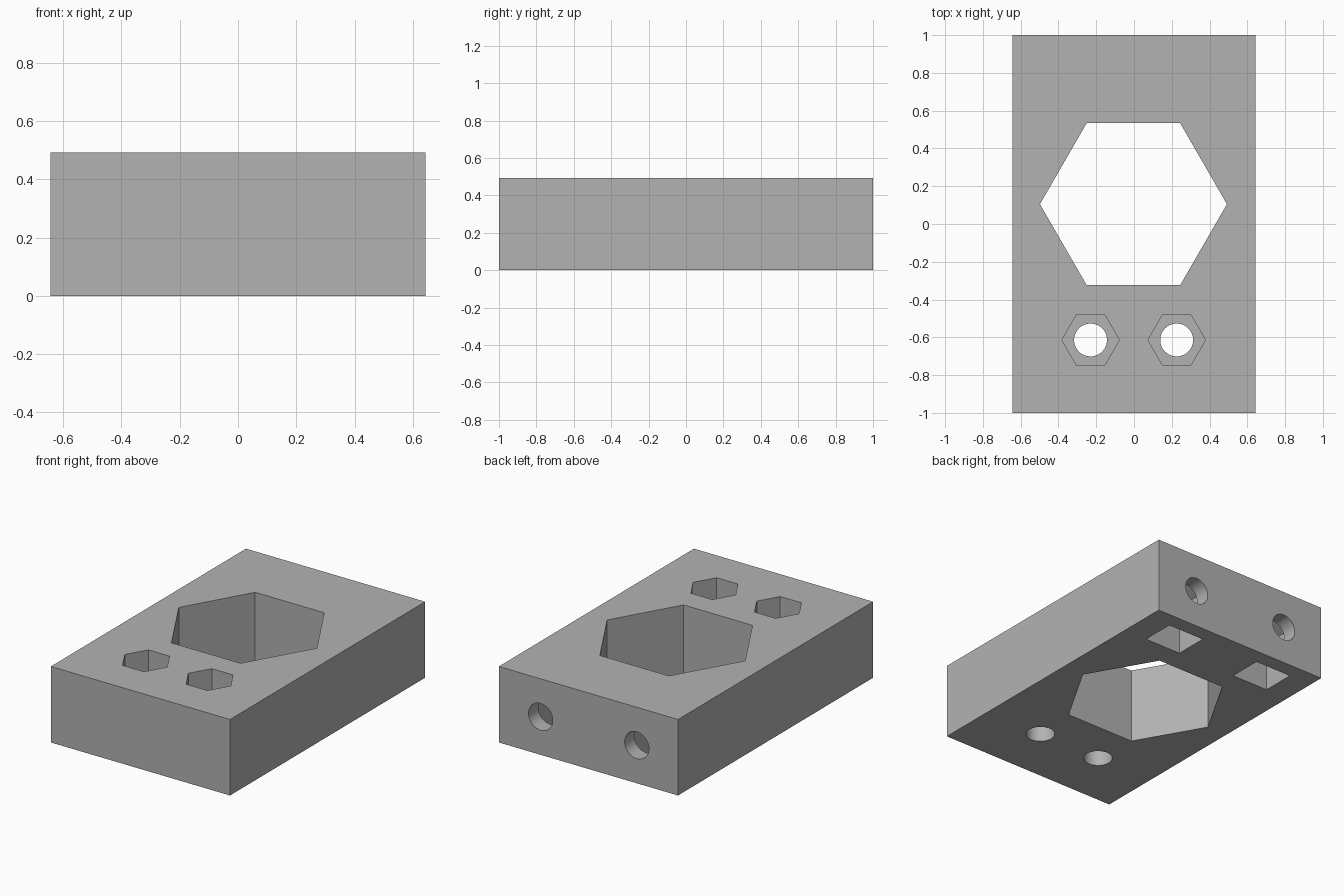
import bpy
from math import radians, pi

cube = bpy.data.objects.get("Cube")
if cube:
    bpy.data.objects.remove(cube, do_unlink=True)

HALF_X, HEIGHT = 0.643, 0.493
NUT_R, BOLT_R = 0.152, 0.087

grey = bpy.data.materials.new("light grey")
grey.use_nodes = True
colour = (0.448, 0.448, 0.448, 1)
grey.diffuse_color = colour
grey.node_tree.nodes["Principled BSDF"].inputs["Base Color"].default_value = colour


def box(name, low, high):
    bpy.ops.mesh.primitive_cube_add(size=1, location=[(a + b) / 2 for a, b in zip(low, high)])
    obj = bpy.context.object
    obj.name = name
    obj.scale = [b - a for a, b in zip(low, high)]
    bpy.ops.object.transform_apply(location=True, rotation=True, scale=True)
    return obj


def prism(name, sides, radius, depth, centre, rotation=(0, 0, 0), spin=0):
    """Prism whose first corner points along x (after the spin)."""
    bpy.ops.mesh.primitive_cylinder_add(vertices=sides, radius=radius, depth=depth)
    obj = bpy.context.object
    obj.name = name
    obj.rotation_euler = (0, 0, spin)
    bpy.ops.object.transform_apply(rotation=True)
    obj.rotation_euler = rotation
    obj.location = centre
    bpy.ops.object.transform_apply(location=True, rotation=True, scale=True)
    return obj


block = box("block", (-HALF_X, -1, 0), (HALF_X, 1, HEIGHT))
block.data.materials.append(grey)


def cut(cutter):
    cutter.hide_render = True
    cutter.data.materials.append(grey)
    bpy.ops.object.select_all(action='DESELECT')
    block.select_set(True)
    bpy.context.view_layer.objects.active = block
    mod = block.modifiers.new("cut", 'BOOLEAN')
    mod.operation = 'DIFFERENCE'
    mod.solver = 'EXACT'
    mod.object = cutter
    bpy.ops.object.modifier_apply(modifier=mod.name)
    bpy.data.objects.remove(cutter, do_unlink=True)


# Large hexagonal window through the block
cut(prism("window_cutter", 6, 0.495, 2, (-0.003, 0.105, 0), spin=pi / 2))

for side in (-1, 1):
    # Vertical bolt hole with a hexagonal nut pocket on top
    x, y = side * 0.228 - 0.002, -0.614
    cut(prism("bolt_cutter", 48, BOLT_R, 2, (x, y, 0)))
    cut(prism("pocket_cutter", 6, NUT_R, 0.5, (x, y, 0.5), spin=pi / 2))

    # Horizontal bolt hole from the back, crossing a nut slot open below
    x, z = side * 0.345 - 0.002, HEIGHT / 2
    cut(prism("back_bolt_cutter", 48, BOLT_R, 0.685, (x, 0.515 + 0.685 / 2, z), (pi / 2, 0, 0)))
    slot_low, slot_high = 0.68, 0.9
    cut(prism("nut_cutter", 6, NUT_R, slot_high - slot_low,
              (x, (slot_low + slot_high) / 2, z), (pi / 2, 0, 0)))
    half = NUT_R * 0.866
    cut(box("slot_cutter", (x - half, slot_low, -0.2), (x + half, slot_high, z)))

bpy.ops.object.select_all(action='DESELECT')
block.select_set(True)
bpy.context.view_layer.objects.active = block
bpy.ops.object.shade_smooth_by_angle(angle=radians(30))
